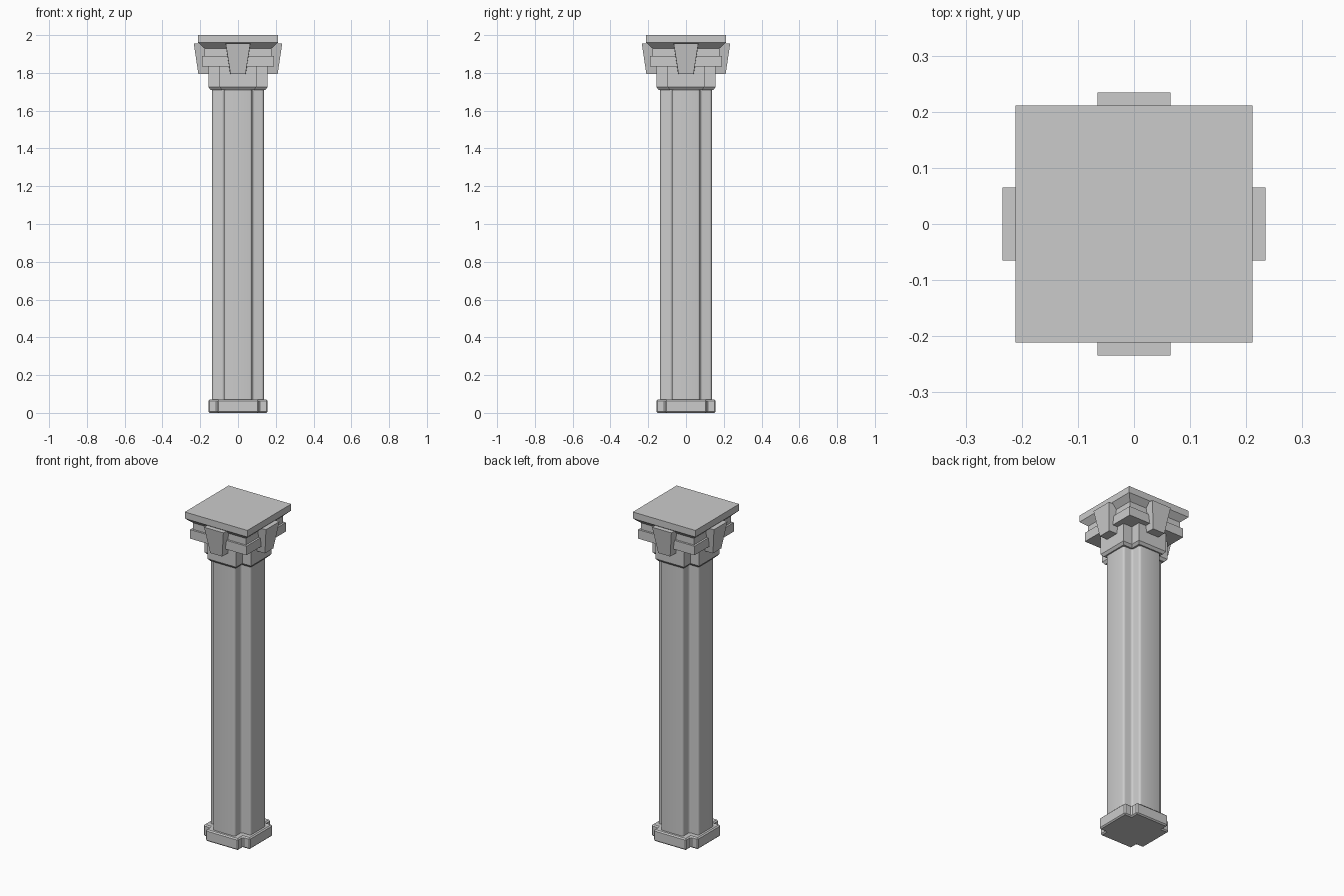
import bpy, bmesh, math
from mathutils import Matrix

cube = bpy.data.objects.get("Cube")
if cube:
    bpy.data.objects.remove(cube)

# One stone colour
stone = bpy.data.materials.new("grey_stone")
stone.use_nodes = True
colour = (0.6, 0.6, 0.6, 1)
stone.diffuse_color = colour
bsdf = next(n for n in stone.node_tree.nodes if n.type == 'BSDF_PRINCIPLED')
bsdf.inputs["Base Color"].default_value = colour
bsdf.inputs["Roughness"].default_value = 0.8


def square(r):
    return [(-r, -r), (r, -r), (r, r), (-r, r)]


def cross(reach, arm):
    """Outline of a square with its four corners notched out."""
    quarter = [(arm, -reach), (arm, -arm), (reach, -arm)]
    points = []
    for i in range(4):
        c, s = round(math.cos(i * math.pi / 2)), round(math.sin(i * math.pi / 2))
        points += [(x * c - y * s, x * s + y * c) for x, y in quarter]
    return points


def loft(name, sections, bevel=0, segments=1, upright_only=False, turn=0):
    """Join (height, outline) sections into a closed solid."""
    bm = bmesh.new()
    rings = [[bm.verts.new((x, y, z)) for x, y in outline] for z, outline in sections]
    for low, high in zip(rings, rings[1:]):
        n = len(low)
        for i in range(n):
            j = (i + 1) % n
            bm.faces.new((low[i], low[j], high[j], high[i]))
    bm.faces.new(rings[0][::-1])
    bm.faces.new(rings[-1])
    bmesh.ops.recalc_face_normals(bm, faces=bm.faces[:])
    if bevel:
        edges = [e for e in bm.edges if e.calc_face_angle(0) > 0.5]
        if upright_only:
            edges = [e for e in edges if abs(e.verts[0].co.z - e.verts[1].co.z) > 0.01]
        bmesh.ops.bevel(bm, geom=edges, offset=bevel, segments=segments,
                        profile=0.5, affect='EDGES', clamp_overlap=True)
    bmesh.ops.transform(bm, matrix=Matrix.Rotation(turn, 4, 'Z'), verts=bm.verts[:])
    mesh = bpy.data.meshes.new(name)
    bm.to_mesh(mesh)
    bm.free()
    mesh.materials.append(stone)
    obj = bpy.data.objects.new(name, mesh)
    bpy.context.collection.objects.link(obj)
    return obj


# Base plinth with notched corners
plinth = cross(0.157, 0.11)
loft("base", [(0, plinth), (0.07, plinth)], bevel=0.007)

# Shaft with softly rounded upright edges
section = cross(0.137, 0.075)
shaft = loft("shaft", [(0.05, section), (1.73, section)],
             bevel=0.013, segments=3, upright_only=True)
bpy.ops.object.select_all(action='DESELECT')
shaft.select_set(True)
bpy.context.view_layer.objects.active = shaft
bpy.ops.object.shade_smooth_by_angle(angle=math.radians(40))

# Collar below the capital, with a sloped underside
wide = cross(0.157, 0.097)
loft("collar", [(1.71, cross(0.145, 0.085)), (1.725, wide), (1.85, wide)])

# Square capital slab
loft("capital_slab", [(1.835, square(0.19)), (1.89, square(0.19))])

# Neck flaring out to the top plate
loft("top_plate", [(1.88, square(0.178)), (1.93, square(0.178)),
                   (1.96, square(0.211)), (2.0, square(0.211))])

# Tapered keystone on each side
foot = [(-0.04, -0.21), (0.04, -0.21), (0.042, -0.14), (-0.042, -0.14)]
head = [(-0.065, -0.234), (0.065, -0.234), (0.067, -0.14), (-0.067, -0.14)]
for i, side in enumerate(("front", "left", "back", "right")):
    loft(side + "_keystone", [(1.795, foot), (1.955, head)], turn=i * math.pi / 2)
